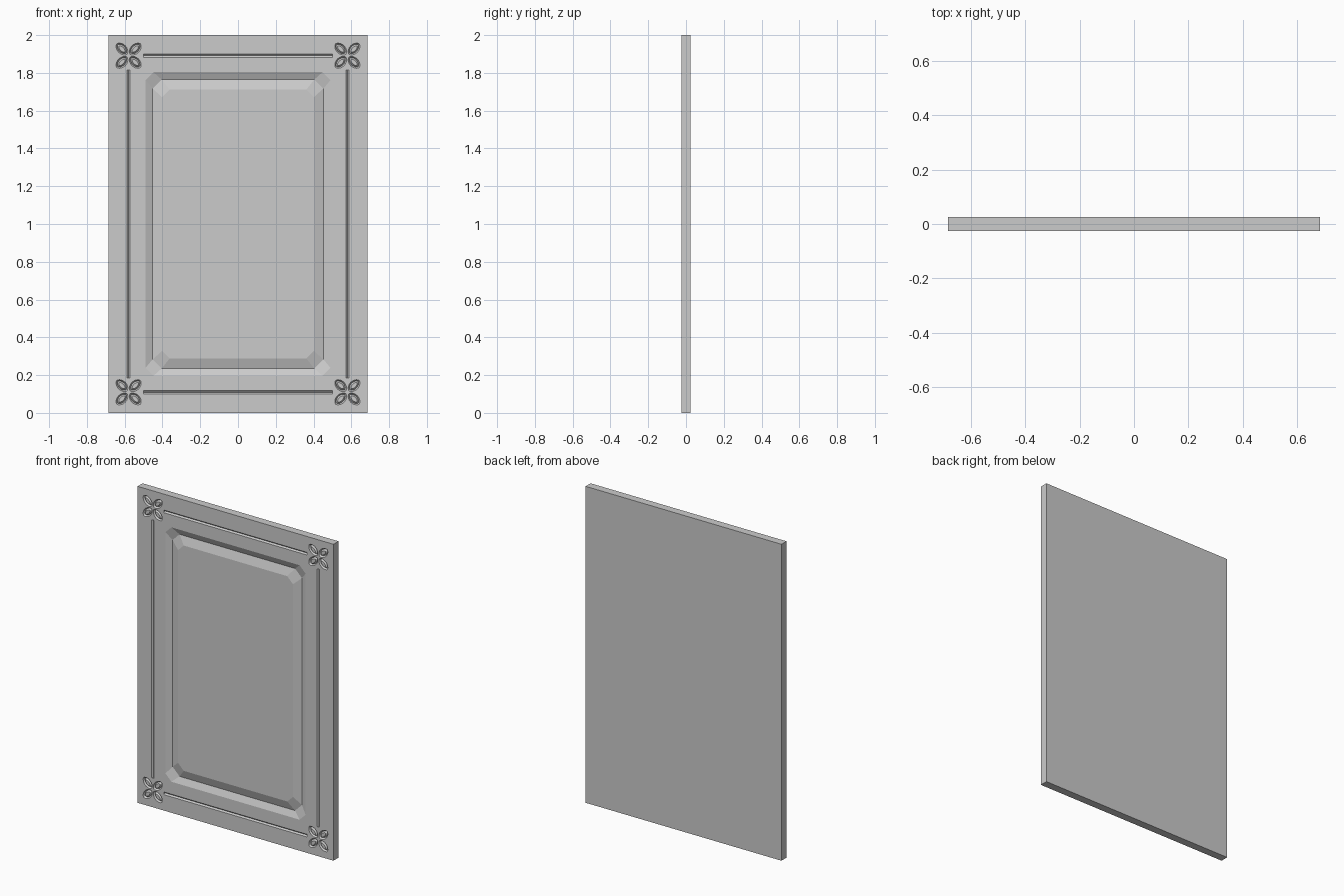
import bpy, bmesh, math
from mathutils import Matrix, Vector

if "Cube" in bpy.data.objects:
    bpy.data.objects.remove(bpy.data.objects["Cube"])

W, H, T = 0.685, 2.0, 0.025      # half width, height, half thickness
FRONT = -T


def chamfered_rect(hx, hz, c):
    """Eight-point outline centred on the door face."""
    pts = []
    for sx, sz, flip in ((1, 1, 0), (-1, 1, 1), (-1, -1, 0), (1, -1, 1)):
        pair = [(sx * hx, 1 + sz * (hz - c)), (sx * (hx - c), 1 + sz * hz)]
        pts += pair[::-1] if flip else pair
    return pts


def leaf(cx, cz, angle, length, width, n=20):
    """Rounded petal outline, pointing along angle from a flower centre."""
    d = Vector((math.cos(angle), math.sin(angle)))
    s = Vector((-d.y, d.x))
    mid = Vector((cx, cz)) + d * 0.050
    pts = []
    for i in range(n):
        t = 2 * math.pi * i / n
        side = math.copysign(abs(math.sin(t)) ** 1.25, math.sin(t))
        pts.append(tuple(mid + d * length * math.cos(t) + s * width * side))
    return pts


def ring_groove(bm, outer, valley, inner, depth):
    """Closed V-section ring used to carve a groove into the front."""
    section = [(outer, FRONT - 0.01), (outer, FRONT), (valley, FRONT + depth),
               (inner, FRONT), (inner, FRONT - 0.01)]
    loops = [[bm.verts.new((x, y, z)) for x, z in pts] for pts, y in section]
    n = len(outer)
    for k in range(5):
        a, b = loops[k], loops[(k + 1) % 5]
        for i in range(n):
            j = (i + 1) % n
            bm.faces.new((a[i], a[j], b[j], b[i]))


def line_groove(bm, centre, length, axis):
    """Square bar turned on edge, carving a straight V line."""
    scale = Matrix.Diagonal((length, 0.012, 0.012, 1))
    m = Matrix.Rotation(math.pi / 4, 4, 'X') @ scale
    if axis == 'Z':
        m = Matrix.Rotation(math.pi / 2, 4, 'Y') @ m
    bmesh.ops.create_cube(bm, size=1, matrix=Matrix.Translation(centre) @ m)


def make_object(name, bm):
    bmesh.ops.recalc_face_normals(bm, faces=bm.faces)
    me = bpy.data.meshes.new(name)
    bm.to_mesh(me)
    bm.free()
    ob = bpy.data.objects.new(name, me)
    bpy.context.collection.objects.link(ob)
    return ob


# Door slab
bm = bmesh.new()
bmesh.ops.create_cube(bm, size=1, matrix=Matrix.Translation((0, 0, H / 2))
                      @ Matrix.Diagonal((2 * W, 2 * T, H, 1)))
door = make_object("door_panel", bm)

cut = bmesh.new()
# Wide groove around the raised centre panel
ring_groove(cut, chamfered_rect(0.49, 0.804, 0.042),
            chamfered_rect(0.452, 0.765, 0.048),
            chamfered_rect(0.402, 0.712, 0.040), 0.018)

for s in (-1, 1):
    # Straight border lines
    line_groove(cut, (0, FRONT, 1 + s * 0.891), 1.0, 'X')
    line_groove(cut, (s * 0.579, FRONT, 1), 1.63, 'Z')
    # Four-petal corner flowers
    for t in (-1, 1):
        for k in range(4):
            a = math.pi / 4 + k * math.pi / 2
            c = (s * 0.579, 1 + t * 0.891, a)
            ring_groove(cut, leaf(*c, 0.039, 0.025), leaf(*c, 0.031, 0.018),
                        leaf(*c, 0.022, 0.010), 0.010)

cutter = make_object("groove_cutter", cut)
cutter.hide_render = True

# Carve the face
mod = door.modifiers.new("carving", 'BOOLEAN')
mod.operation = 'DIFFERENCE'
mod.solver = 'EXACT'
mod.object = cutter
bpy.context.view_layer.objects.active = door
door.select_set(True)
bpy.ops.object.modifier_apply(modifier=mod.name)
bpy.data.objects.remove(cutter)
